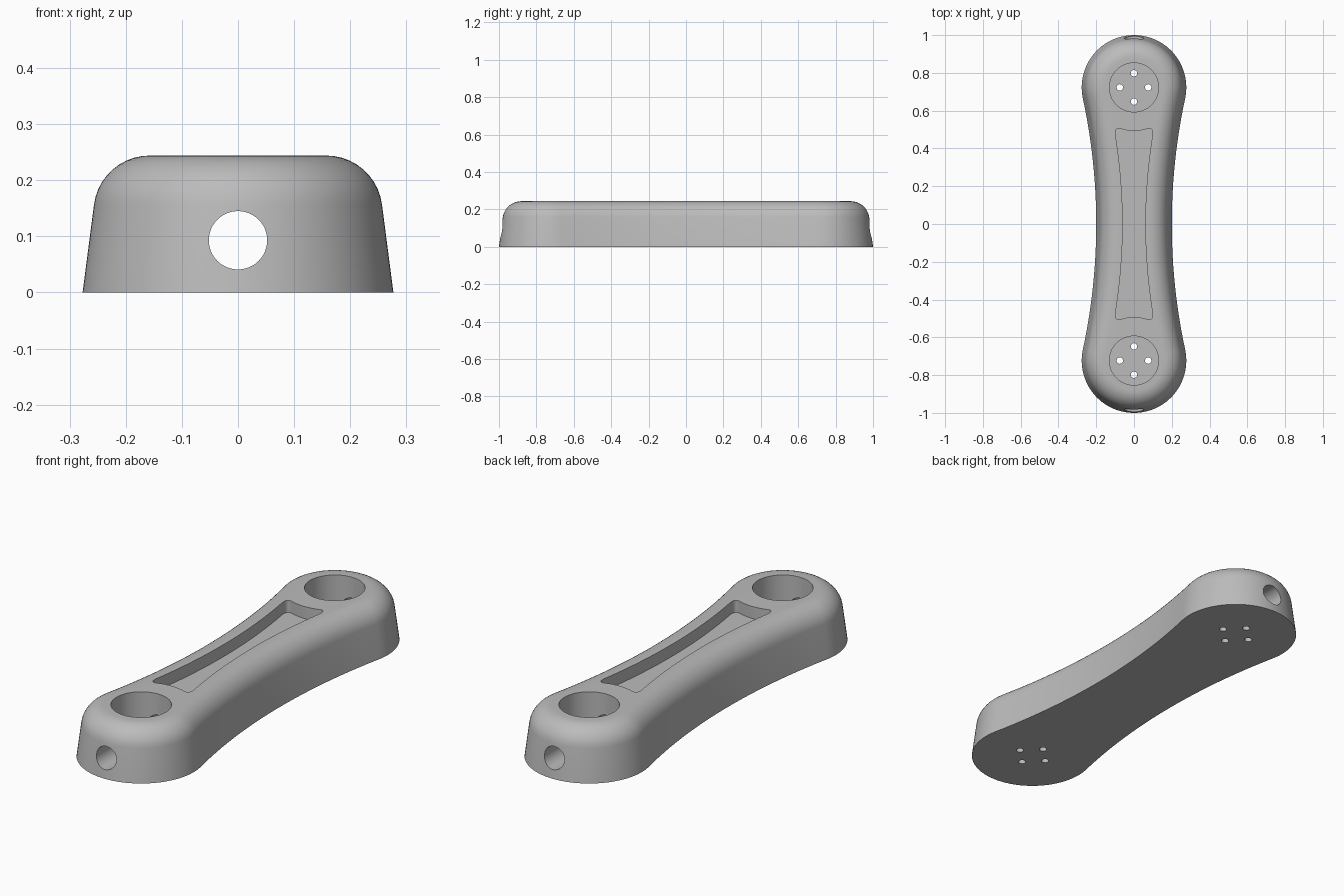
import bpy
import bmesh
from math import sin, cos, pi, radians, atan2, sqrt
from mathutils import Vector, Matrix

cube = bpy.data.objects.get("Cube")
if cube:
    bpy.data.objects.remove(cube, do_unlink=True)

END_Y, END_R, WAIST = 0.723, 0.277, 0.2
HEIGHT, FILLET, DRAFT = 0.244, 0.1, radians(7.4)

grey = bpy.data.materials.new("satin grey")
grey.use_nodes = True
colour = (0.5, 0.5, 0.5, 1)
grey.diffuse_color = colour
grey.node_tree.nodes["Principled BSDF"].inputs["Base Color"].default_value = colour


def loft(name, rings):
    """Closed solid through equal-length rings of points, bottom to top."""
    bm = bmesh.new()
    loops = [[bm.verts.new(p) for p in ring] for ring in rings]
    n = len(loops[0])
    for low, high in zip(loops, loops[1:]):
        for i in range(n):
            j = (i + 1) % n
            bm.faces.new((low[i], low[j], high[j], high[i]))
    bm.faces.new(loops[0][::-1])
    bm.faces.new(loops[-1])
    bmesh.ops.recalc_face_normals(bm, faces=bm.faces)
    mesh = bpy.data.meshes.new(name)
    bm.to_mesh(mesh)
    bm.free()
    mesh.materials.append(grey)
    obj = bpy.data.objects.new(name, mesh)
    bpy.context.collection.objects.link(obj)
    return obj


def prism(name, outline, z0, z1):
    return loft(name, [[(x, y, z) for x, y in outline] for z in (z0, z1)])


def circle(x, y, r, n):
    return [(x + r * cos(2 * pi * i / n), y + r * sin(2 * pi * i / n)) for i in range(n)]


# Waisted outline: round ends joined by tangent concave side arcs
side_r = (END_Y**2 + WAIST**2 - END_R**2) / (2 * (END_R - WAIST))
tilt = atan2(END_Y, WAIST + side_r)


def outline(inset):
    half = []
    for i in range(24):
        a = -tilt + 2 * tilt * i / 24
        r = side_r + inset
        half.append((WAIST + side_r - r * cos(a), r * sin(a)))
    for i in range(48):
        a = -tilt + (pi + 2 * tilt) * i / 48
        r = END_R - inset
        half.append((r * cos(a), END_Y + r * sin(a)))
    return half + [(-x, -y) for x, y in half]


# Body: drafted wall with a rounded top edge
z_mid = HEIGHT - FILLET
z_tan = z_mid + FILLET * sin(DRAFT)
inset_tan = z_tan * sin(DRAFT) / cos(DRAFT)
profile = [(0, 0)]
for i in range(11):
    a = DRAFT + (pi / 2 - DRAFT) * i / 10
    profile.append((inset_tan + FILLET * (cos(DRAFT) - cos(a)), z_mid + FILLET * sin(a)))
body = loft("handle_body", [[(x, y, z) for x, y in outline(d)] for d, z in profile])

# Cutters: end wells, fixing holes, lengthwise bore
cutters = []
for s in (-1, 1):
    cutters.append(prism("well_cutter", circle(0, s * END_Y, 0.13, 64), 0.04, 0.4))
    for dx, dy in circle(0, 0, 0.075, 4):
        cutters.append(prism("fixing_cutter", circle(dx, s * END_Y + dy, 0.017, 20), -0.1, 0.1))
bore = prism("bore_cutter", circle(0, 0, 0.052, 48), -1.2, 1.2)
bore.data.transform(Matrix.Translation((0, 0, 0.093)) @ Matrix.Rotation(pi / 2, 4, "X"))
cutters.append(bore)

# Cutter: waisted finger recess with rounded corners
SLOT_WAIST, SLOT_R, ARC = 0.06, 2.9, 0.23


def side(y):
    return Vector((SLOT_WAIST + y * y / (2 * SLOT_R), y))


def end(x):
    return Vector((x, END_Y - sqrt(ARC**2 - x * x)))


corner = end(0.103)
start, stop = side(0.47), end(0.068)
quarter = [side(0.47 * i / 12) for i in range(12)]
for i in range(9):
    t = i / 8
    quarter.append(start * (1 - t)**2 + corner * 2 * t * (1 - t) + stop * t * t)
quarter += [end(0.068 * (1 - i / 6)) for i in range(1, 7)]
upper = [(x, y) for x, y in quarter] + [(-x, y) for x, y in quarter[-2:0:-1]]
upper.append((-SLOT_WAIST, 0))
slot = upper + [(x, -y) for x, y in upper[-2:0:-1]]
cutters.append(prism("recess_cutter", slot, 0.187, 0.4))

# Cut everything out of the body
bpy.ops.object.select_all(action="DESELECT")
bpy.context.view_layer.objects.active = body
body.select_set(True)
for cutter in cutters:
    mod = body.modifiers.new("cut", "BOOLEAN")
    mod.operation = "DIFFERENCE"
    mod.solver = "EXACT"
    mod.object = cutter
    bpy.ops.object.modifier_apply(modifier=mod.name)
    bpy.data.objects.remove(cutter, do_unlink=True)

bpy.ops.object.shade_smooth_by_angle(angle=radians(30))
